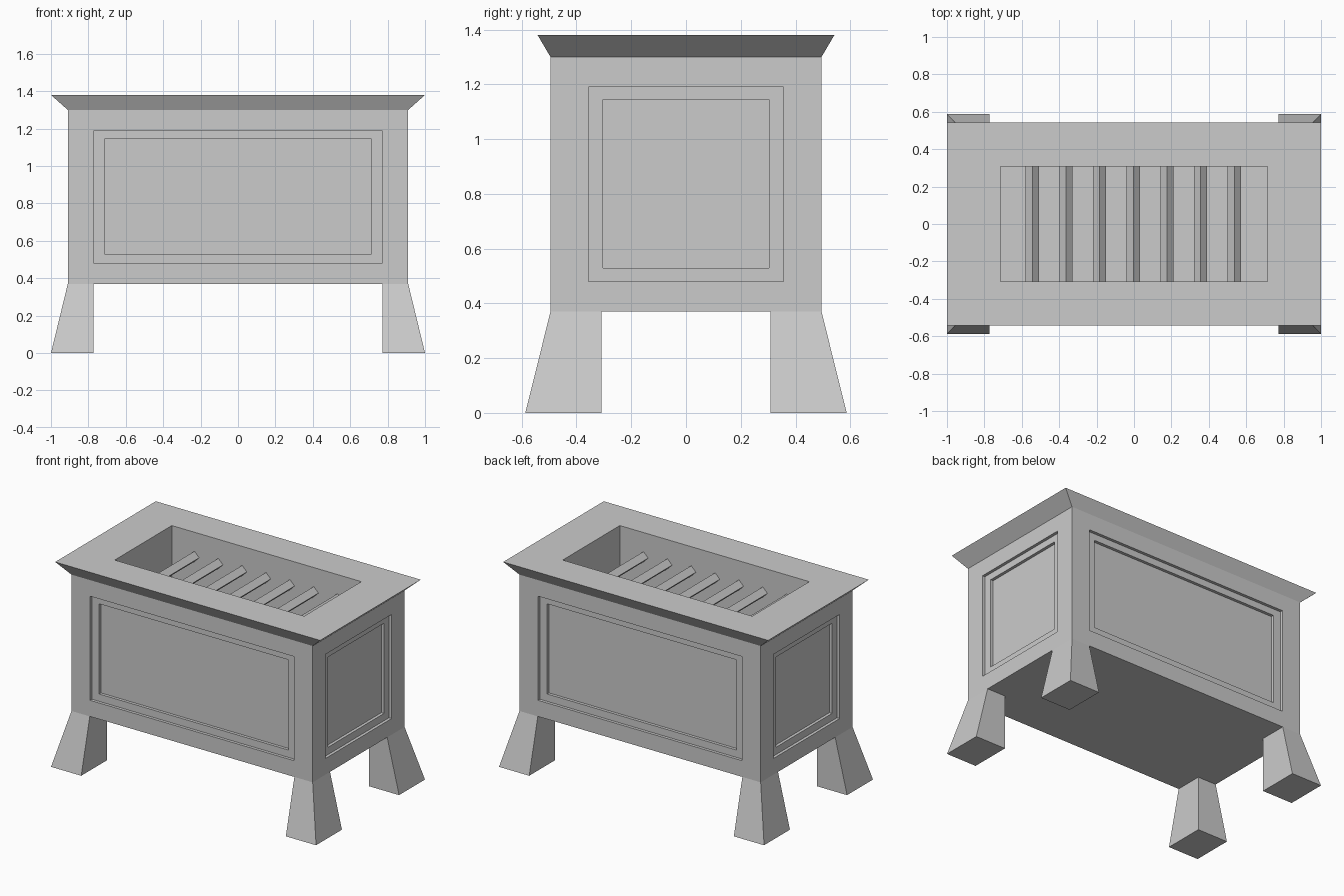
import bpy, bmesh
from math import radians
from mathutils import Vector

if "Cube" in bpy.data.objects:
    bpy.data.objects.remove(bpy.data.objects["Cube"], do_unlink=True)

grey = bpy.data.materials.new("plain_grey")
grey.use_nodes = True
colour = (0.6, 0.6, 0.6, 1)
grey.diffuse_color = colour
grey.node_tree.nodes["Principled BSDF"].inputs["Base Color"].default_value = colour


def finish(bm, name):
    bmesh.ops.recalc_face_normals(bm, faces=bm.faces[:])
    mesh = bpy.data.meshes.new(name)
    bm.to_mesh(mesh)
    bm.free()
    mesh.materials.append(grey)
    obj = bpy.data.objects.new(name, mesh)
    bpy.context.collection.objects.link(obj)
    return obj


def stack(bm, rings):
    """Join rectangles (x0, x1, y0, y1, z) into a closed solid; return wall faces."""
    loops = [[bm.verts.new(p) for p in
              ((x0, y0, z), (x1, y0, z), (x1, y1, z), (x0, y1, z))]
             for x0, x1, y0, y1, z in rings]
    walls = []
    for low, high in zip(loops, loops[1:]):
        for i in range(4):
            j = (i + 1) % 4
            walls.append(bm.faces.new((low[i], low[j], high[j], high[i])))
    bm.faces.new(loops[0][::-1])
    bm.faces.new(loops[-1])
    return walls


def extrude(bm, face):
    return bmesh.ops.extrude_discrete_faces(bm, faces=[face])["faces"][0]


def recess(bm, face, half_x, half_y, low, high, depth):
    """Inset a wall to the given rectangle, then sink it."""
    face.normal_update()
    normal = face.normal.copy()
    face = extrude(bm, face)
    mid = face.calc_center_median()
    for v in face.verts:
        if abs(normal.x) > 0.5:
            v.co.y = half_y if v.co.y > 0 else -half_y
        else:
            v.co.x = half_x if v.co.x > 0 else -half_x
        v.co.z = high if v.co.z > mid.z else low
    face = extrude(bm, face)
    for v in face.verts:
        v.co -= normal * depth
    return face


# Planter body with flared rim, open well and stepped wall panels
def ring(x, y, z):
    return (-x, x, -y, y, z)


bm = bmesh.new()
walls = stack(bm, [ring(0.91, 0.495, 0.37), ring(0.91, 0.495, 1.3),
                   ring(1, 0.542, 1.38), ring(0.715, 0.308, 1.38),
                   ring(0.715, 0.308, 0.42)])
for wall in walls[:4]:
    panel = recess(bm, wall, 0.77, 0.357, 0.48, 1.19, 0.02)
    recess(bm, panel, 0.715, 0.303, 0.53, 1.145, 0.02)
finish(bm, "planter_body")

# Splayed legs at the four corners
for x_name, sx in (("left", 1), ("right", -1)):
    for y_name, sy in (("front", -1), ("back", 1)):
        bm = bmesh.new()
        stack(bm, [(0.772 * sx, sx, 0.308 * sy, 0.587 * sy, 0),
                   (0.772 * sx, 0.91 * sx, 0.308 * sy, 0.495 * sy, 0.37)])
        finish(bm, f"{y_name}_{x_name}_leg")

# Square bars set on edge across the well
for i in range(7):
    bm = bmesh.new()
    bmesh.ops.create_cube(bm, size=1)
    bmesh.ops.scale(bm, vec=Vector((0.05, 0.616, 0.05)), verts=bm.verts[:])
    bar = finish(bm, f"cross_bar_{i + 1}")
    bar.rotation_euler.y = radians(45)
    bar.location = ((i - 3) * 0.18 - 0.004, 0, 1.215)
